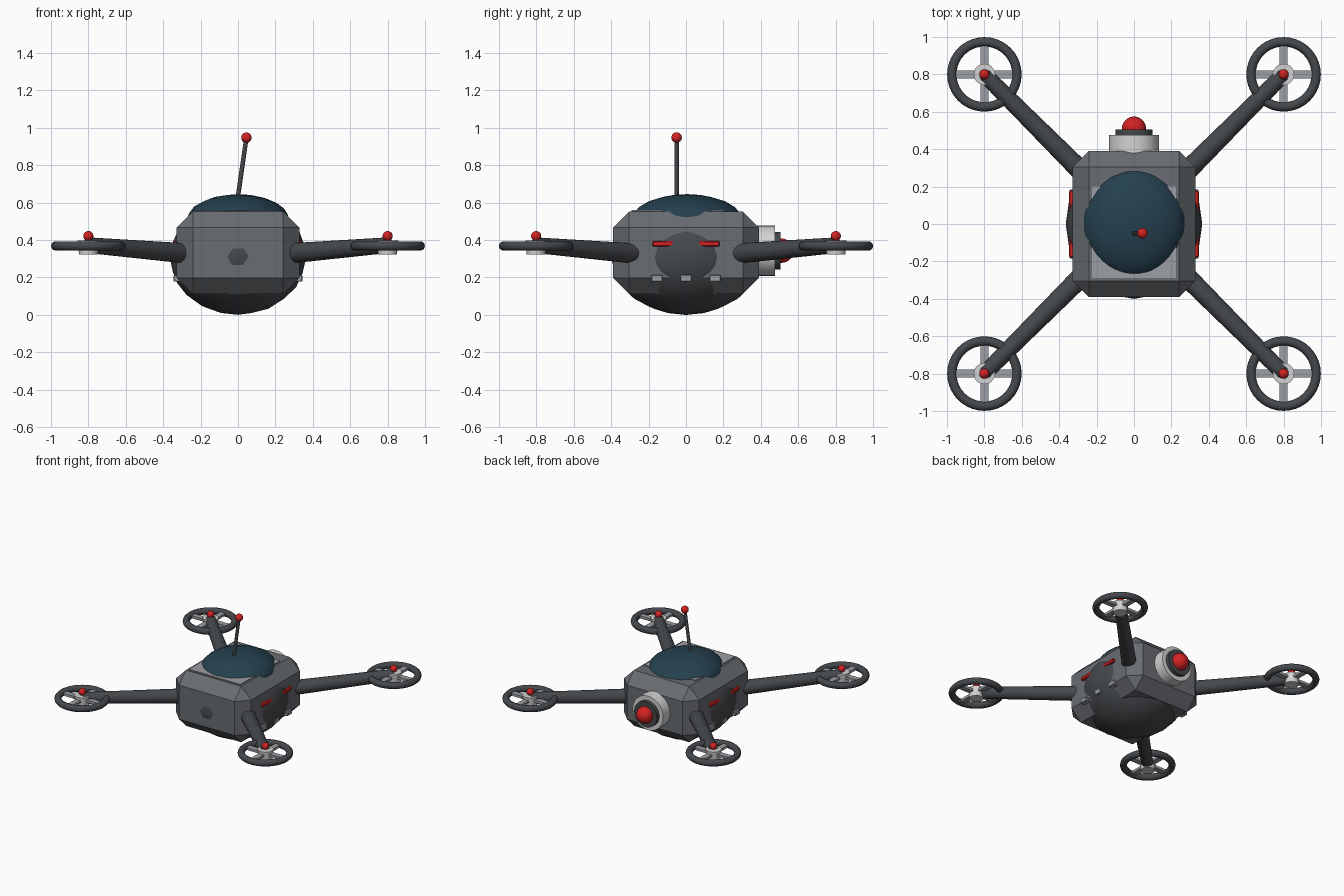
import bpy
from math import pi
from mathutils import Vector

cube = bpy.data.objects.get("Cube")
if cube:
    bpy.data.objects.remove(cube, do_unlink=True)


def material(name, r, g, b):
    m = bpy.data.materials.new(name)
    m.use_nodes = True
    m.diffuse_color = (r, g, b, 1)
    bsdf = next(n for n in m.node_tree.nodes if n.type == 'BSDF_PRINCIPLED')
    bsdf.inputs["Base Color"].default_value = (r, g, b, 1)
    bsdf.inputs["Roughness"].default_value = 0.6
    return m


GREY = material("body grey", 0.14, 0.15, 0.165)
DARK = material("dark grey", 0.06, 0.066, 0.073)
TEAL = material("dark teal", 0.018, 0.052, 0.078)
RED = material("signal red", 0.65, 0.016, 0.016)
LIGHT = material("light grey", 0.65, 0.65, 0.66)
TRIM = material("trim grey", 0.33, 0.345, 0.37)


def finish(name, mat, smooth=True):
    ob = bpy.context.object
    ob.name = name
    ob.data.materials.append(mat)
    bpy.ops.object.transform_apply(location=False, rotation=False, scale=True)
    if smooth:
        bpy.ops.object.shade_smooth_by_angle(angle=pi / 5)
    return ob


def box(name, loc, size, mat, bevel=0):
    bpy.ops.mesh.primitive_cube_add(size=1, location=loc)
    bpy.context.object.scale = size
    ob = finish(name, mat, smooth=False)
    if bevel:
        mod = ob.modifiers.new("Bevel", 'BEVEL')
        mod.width = bevel
        mod.segments = 1
        mod.limit_method = 'NONE'
    return ob


def ellipsoid(name, loc, semi, mat, detail=3):
    bpy.ops.mesh.primitive_ico_sphere_add(subdivisions=detail, radius=1, location=loc)
    bpy.context.object.scale = semi
    return finish(name, mat)


def rod(name, start, end, r1, r2, mat, sides=24):
    a, b = Vector(start), Vector(end)
    bpy.ops.mesh.primitive_cone_add(vertices=sides, radius1=r1, radius2=r2,
                                    depth=(b - a).length, location=(a + b) / 2,
                                    rotation=(b - a).to_track_quat('Z', 'Y').to_euler())
    return finish(name, mat)


# Chamfered body, hull that bulges through it, top plate and dome
box("body", (0, 0, 0.332), (0.655, 0.78, 0.44), GREY, bevel=0.086)
ellipsoid("hull", (0, 0, 0.31), (0.365, 0.4, 0.31), DARK)
box("top_plate", (0, -0.045, 0.545), (0.45, 0.49, 0.028), TRIM)
ellipsoid("dome", (0, 0.005, 0.505), (0.276, 0.297, 0.14), TEAL)

# Leaning antenna
tip = (0.045, -0.05, 0.947)
rod("antenna", (-0.005, -0.05, 0.6), tip, 0.012, 0.012, DARK, 12)
ellipsoid("antenna_ball", tip, (0.028,) * 3, RED)

# Side bars and clips
for side, label in ((1, "left"), (-1, "right")):
    box(label + "_bar", (side * 0.33, 0, 0.38), (0.034, 0.36, 0.03), RED, bevel=0.006)
    for i in (-1, 0, 1):
        box(label + "_clip", (side * 0.322, i * 0.155, 0.196), (0.045, 0.06, 0.036), TRIM, bevel=0.004)

# Rear thruster
rod("thruster_housing", (0, 0.33, 0.343), (0, 0.475, 0.343), 0.134, 0.134, LIGHT, 32)
rod("thruster_ring", (0, 0.46, 0.343), (0, 0.505, 0.343), 0.1, 0.1, DARK, 32)
ellipsoid("thruster_lamp", (0, 0.51, 0.343), (0.065,) * 3, RED)

# Four arms, each with a ringed rotor
for sx, left in ((1, "left"), (-1, "right")):
    for sy, front in ((-1, "front"), (1, "rear")):
        tag = front + "_" + left + "_"
        x, y = sx * 0.8, sy * 0.8
        rod(tag + "arm", (sx * 0.2, sy * 0.2, 0.322), (x, y, 0.372), 0.056, 0.042, DARK)
        bpy.ops.mesh.primitive_torus_add(location=(x, y, 0.368), major_radius=0.174,
                                         minor_radius=0.025, major_segments=40,
                                         minor_segments=12)
        finish(tag + "rotor_ring", DARK)
        rod(tag + "hub", (x, y, 0.322), (x, y, 0.398), 0.05, 0.057, LIGHT)
        box(tag + "spoke_across", (x, y, 0.368), (0.33, 0.042, 0.02), TRIM)
        box(tag + "spoke_along", (x, y, 0.368), (0.042, 0.33, 0.02), TRIM)
        ellipsoid(tag + "lamp", (x, y, 0.421), (0.027,) * 3, RED)
